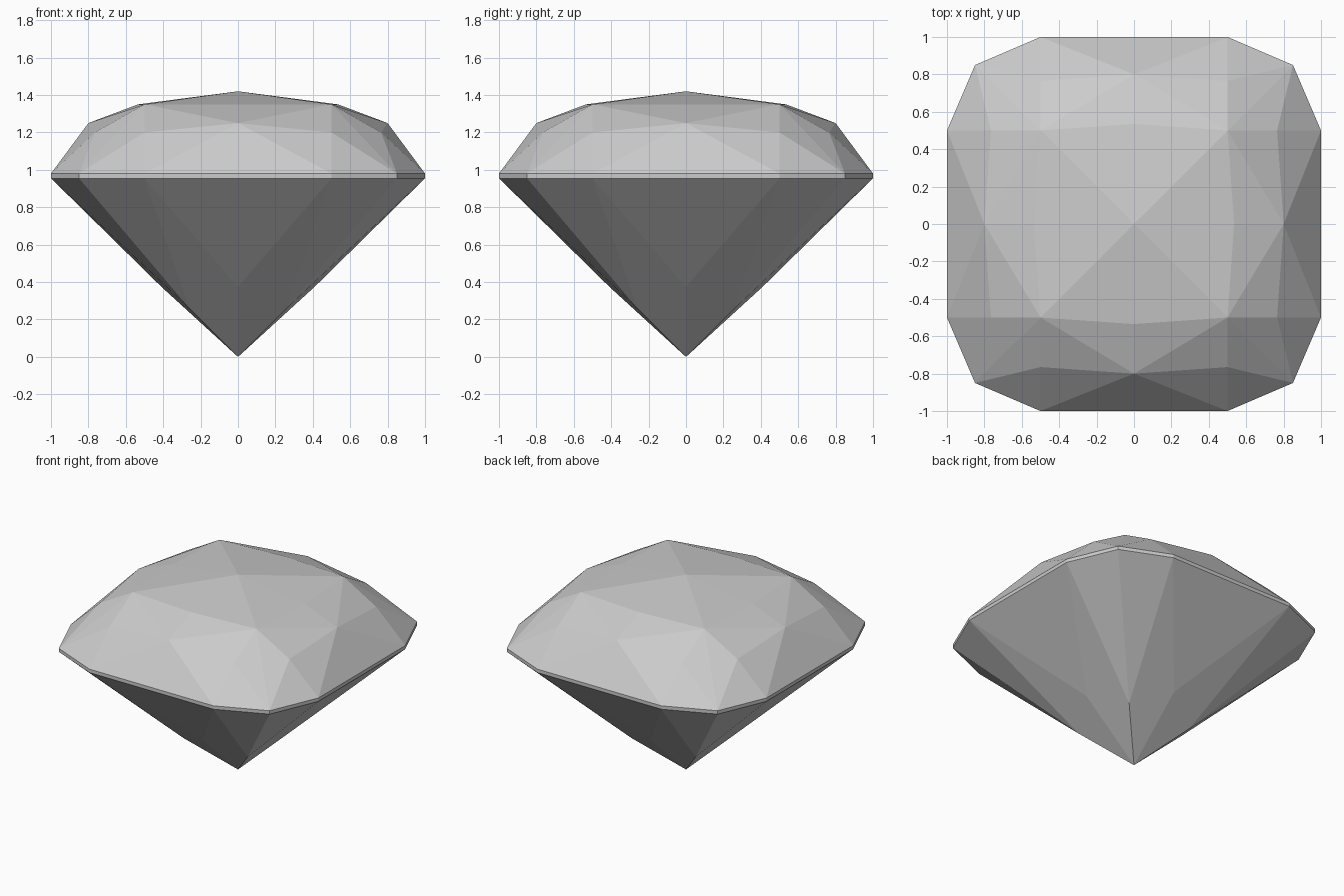
import bpy, bmesh
from math import pi
from mathutils import Vector, Matrix

cube = bpy.data.objects.get("Cube")
if cube:
    bpy.data.objects.remove(cube, do_unlink=True)

stone = bpy.data.materials.new("pale grey stone")
stone.use_nodes = True
GREY = (0.6, 0.6, 0.6, 1)
stone.diffuse_color = GREY
stone.node_tree.nodes["Principled BSDF"].inputs["Base Color"].default_value = GREY

# Named corners of one side of the gem (front side, right half)
P = {
    "peak": (0, 0, 1.42), "table": (0.5, -0.5, 1.35), "table_mid": (0, -0.535, 1.35),
    "star": (0, -0.8, 1.25), "bezel": (0.5, -0.765, 1.2),
    "rim": (0.5, -1, 0.98), "rim_corner": (0.85, -0.85, 0.98),
    "belt": (0.5, -1, 0.955), "belt_corner": (0.85, -0.85, 0.955),
    "keel": (0, -0.41, 0.375), "keel_corner": (0.26, -0.26, 0.26), "tip": (0, 0, 0),
}

# A leading "-" means the corner mirrored across x
CENTRE = {
    "crown": ["star -rim rim"],
    "girdle": ["-belt belt rim -rim"],
    "pavilion": ["-belt keel belt"],
}
HALF = {
    "crown": ["peak table_mid table", "table_mid star table", "star bezel table",
              "star rim bezel", "rim rim_corner bezel", "bezel rim_corner table"],
    "girdle": ["belt belt_corner rim_corner rim"],
    "pavilion": ["belt keel keel_corner", "belt keel_corner belt_corner",
                 "keel tip keel_corner"],
}


def point(name, flip):
    p = Vector(P[name.lstrip("-")])
    if name.startswith("-") != flip:
        p.x = -p.x
    return p


# Repeat the facets round the four sides and weld the seams
bm = bmesh.new()
for part in ("crown", "girdle", "pavilion"):
    for quarter in range(4):
        turn = Matrix.Rotation(quarter * pi / 2, 3, "Z")
        facets = [(f, False) for f in CENTRE[part]]
        facets += [(f, flip) for f in HALF[part] for flip in (False, True)]
        for names, flip in facets:
            bm.faces.new([bm.verts.new(turn @ point(n, flip)) for n in names.split()])
bmesh.ops.remove_doubles(bm, verts=bm.verts, dist=0.001)
bmesh.ops.recalc_face_normals(bm, faces=bm.faces)

mesh = bpy.data.meshes.new("cut_gemstone")
bm.to_mesh(mesh)
bm.free()
mesh.materials.append(stone)
gem = bpy.data.objects.new("cut_gemstone", mesh)
bpy.context.collection.objects.link(gem)
